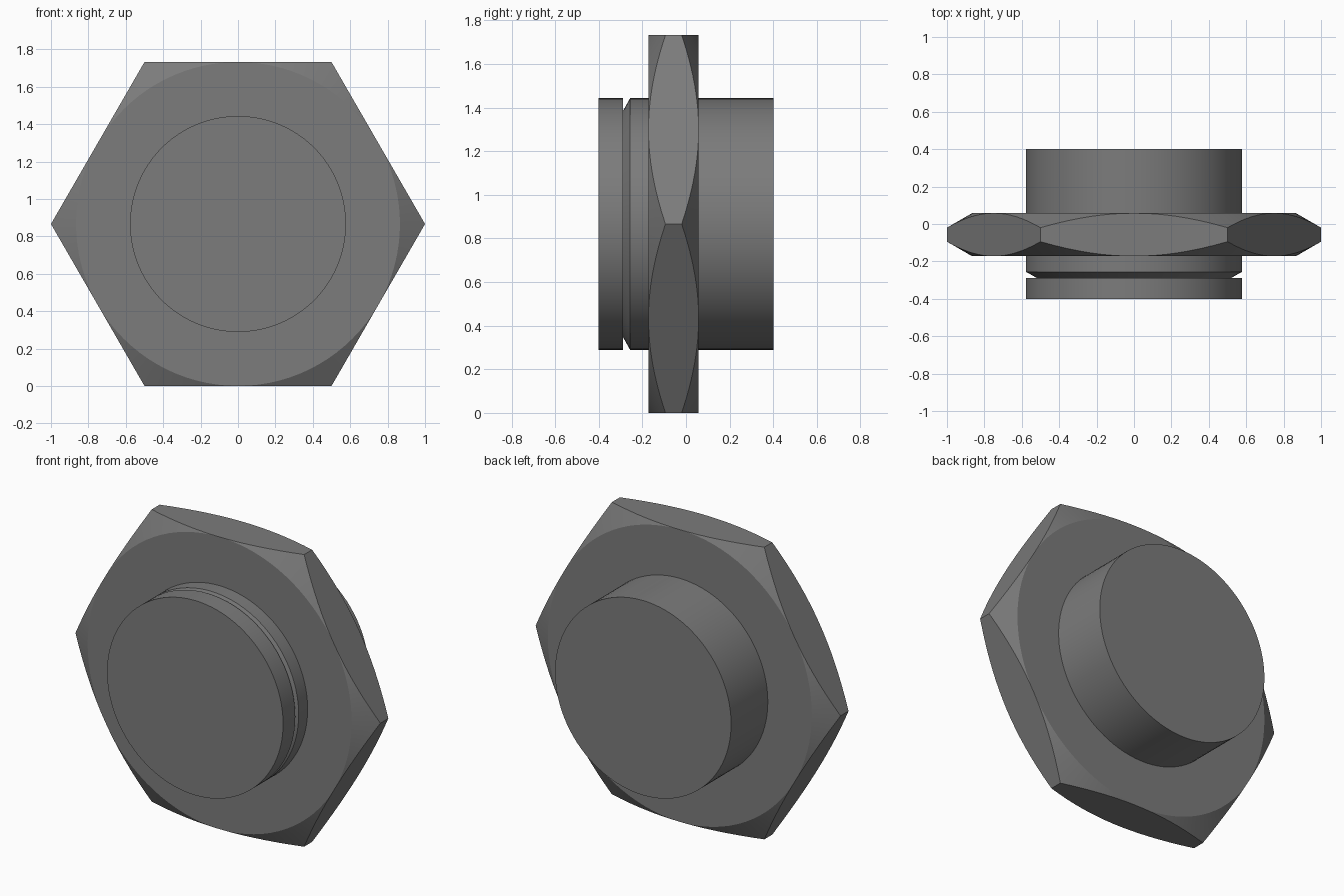
import bpy, bmesh, math

if "Cube" in bpy.data.objects:
    bpy.data.objects.remove(bpy.data.objects["Cube"])

SEG = 96
APO = math.sqrt(3) / 2          # hexagon inradius, also the centre height
BORE = 1 / math.sqrt(3)         # barrel radius

# Dark grey steel
steel = bpy.data.materials.new("dark_steel")
steel.diffuse_color = (0.2, 0.2, 0.2, 1)
steel.use_nodes = True
steel.node_tree.nodes["Principled BSDF"].inputs["Base Color"].default_value = steel.diffuse_color


def build(name, rings):
    """Skin rings around the y axis; each ring is a function angle -> (radius, y)."""
    bm = bmesh.new()
    loops = []
    for ring in rings:
        loop = []
        for i in range(SEG):
            a = 2 * math.pi * i / SEG
            r, y = ring(a)
            loop.append(bm.verts.new((r * math.cos(a), y, APO + r * math.sin(a))))
        loops.append(loop)
    for p, q in zip(loops, loops[1:]):
        for i in range(SEG):
            j = (i + 1) % SEG
            bm.faces.new((p[i], p[j], q[j], q[i]))
    bm.faces.new(loops[0])
    bm.faces.new(loops[-1])
    bmesh.ops.remove_doubles(bm, verts=bm.verts, dist=1e-5)
    bmesh.ops.recalc_face_normals(bm, faces=bm.faces)
    me = bpy.data.meshes.new(name)
    bm.to_mesh(me)
    bm.free()
    me.materials.append(steel)
    ob = bpy.data.objects.new(name, me)
    bpy.context.collection.objects.link(ob)
    bpy.ops.object.select_all(action='DESELECT')
    ob.select_set(True)
    bpy.context.view_layer.objects.active = ob
    bpy.ops.object.shade_smooth_by_angle(angle=math.radians(25))
    return ob


def lathe(name, profile):
    return build(name, [lambda a, p=p: p for p in profile])


def hex_radius(a):
    return APO / math.cos(a % (math.pi / 3) - math.pi / 6)


# Hexagonal flange with conically chamfered corners
FRONT, BACK, SLOPE = -0.172, 0.058, 0.58
build("hex_flange", [
    lambda a: (APO, FRONT),
    lambda a: (hex_radius(a), FRONT + SLOPE * (hex_radius(a) - APO)),
    lambda a: (hex_radius(a), BACK - SLOPE * (hex_radius(a) - APO)),
    lambda a: (APO, BACK),
])

# Front barrel: disc, undercut groove and bevelled collar
lathe("front_barrel", [(BORE, -0.402), (BORE, -0.288), (0.52, -0.288),
                       (BORE, -0.256), (BORE, FRONT)])

# Plain rear barrel
lathe("rear_barrel", [(BORE, BACK), (BORE, 0.402)])
